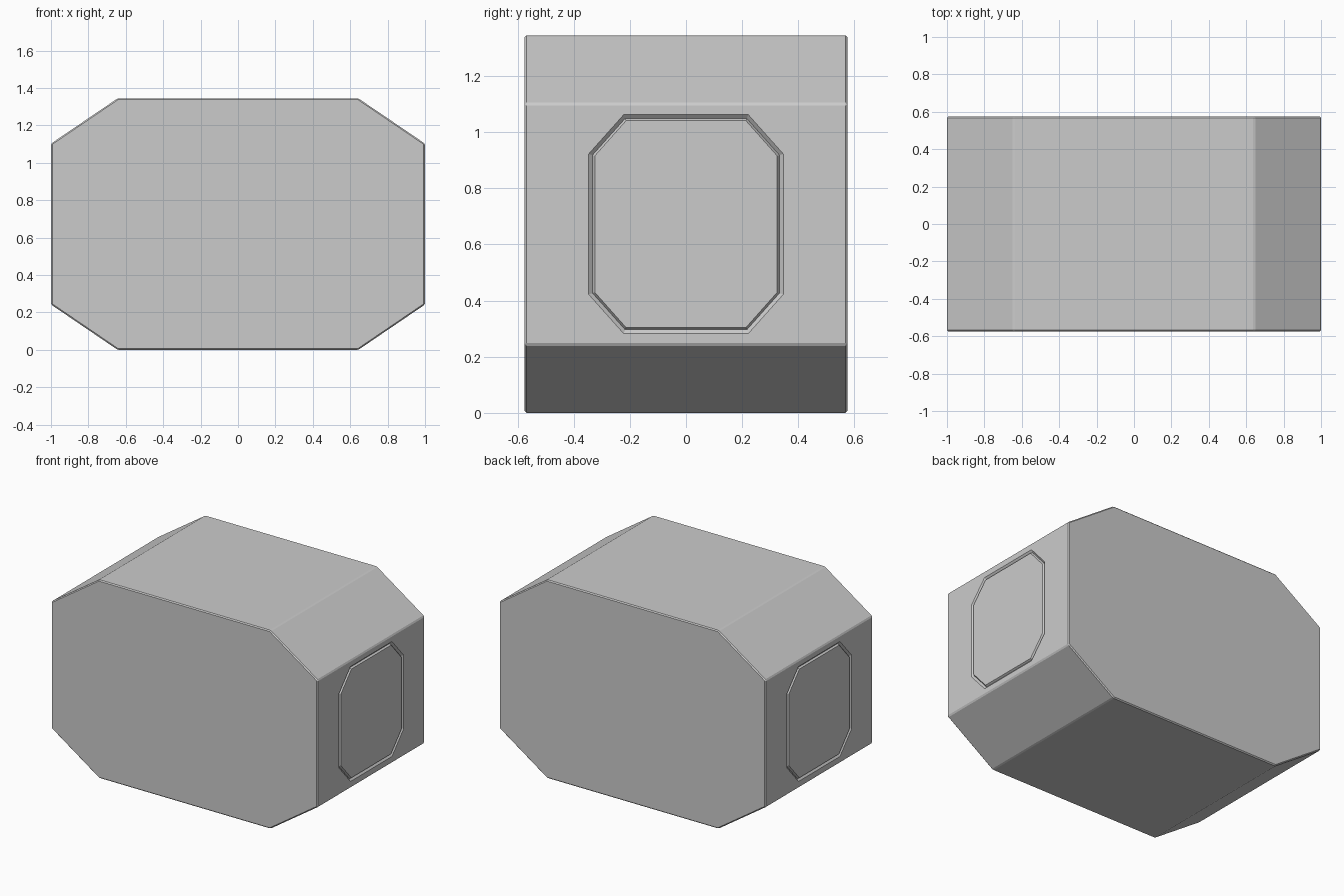
import bpy, bmesh

if "Cube" in bpy.data.objects:
    bpy.data.objects.remove(bpy.data.objects["Cube"])

MID_Z = 0.6725


def new_object(name, bm):
    bmesh.ops.recalc_face_normals(bm, faces=bm.faces[:])
    mesh = bpy.data.meshes.new(name)
    bm.to_mesh(mesh)
    bm.free()
    obj = bpy.data.objects.new(name, mesh)
    bpy.context.collection.objects.link(obj)
    return obj


def octagon(w, h, cut_w, cut_h):
    """Half-sizes w, h with the corners clipped to cut_w, cut_h."""
    return [(w, -cut_h), (w, cut_h), (cut_w, h), (-cut_w, h),
            (-w, cut_h), (-w, -cut_h), (-cut_w, -h), (cut_w, -h)]


# Body: octagonal prism along y with small chamfered edges
bm = bmesh.new()
profile = octagon(1.0, MID_Z, 0.643, 0.43)
front = bm.faces.new([bm.verts.new((x, -0.575, MID_Z + z)) for x, z in profile])
extruded = bmesh.ops.extrude_face_region(bm, geom=[front], use_keep_orig=True)
moved = [g for g in extruded["geom"] if isinstance(g, bmesh.types.BMVert)]
bmesh.ops.translate(bm, verts=moved, vec=(0, 1.15, 0))
bmesh.ops.recalc_face_normals(bm, faces=bm.faces[:])
bmesh.ops.bevel(bm, geom=bm.edges[:], offset=0.007, segments=1,
                profile=0.5, affect='EDGES')
body = new_object("body", bm)

# Cutter: V-shaped octagonal ring for the panel groove on each end
outer = octagon(0.347, 0.390, 0.222, 0.250)
middle = octagon(0.333, 0.376, 0.217, 0.246)
inner = octagon(0.325, 0.369, 0.213, 0.243)
bm = bmesh.new()
for side in (1, -1):
    rings = [[bm.verts.new((side * x, y, MID_Z + z)) for y, z in ring]
             for ring, x in ((outer, 1.0), (middle, 0.988), (inner, 1.0),
                             (inner, 1.05), (outer, 1.05))]
    for r in range(5):
        a, b = rings[r], rings[(r + 1) % 5]
        for i in range(8):
            j = (i + 1) % 8
            bm.faces.new((a[i], a[j], b[j], b[i]))
cutter = new_object("groove_cutter", bm)
cutter.hide_render = True
cutter.hide_set(True)

# Cut the end panel grooves
mod = body.modifiers.new("panel_grooves", 'BOOLEAN')
mod.operation = 'DIFFERENCE'
mod.solver = 'EXACT'
mod.object = cutter
bpy.context.view_layer.objects.active = body
body.select_set(True)
bpy.ops.object.modifier_apply(modifier=mod.name)
bpy.data.objects.remove(cutter)
